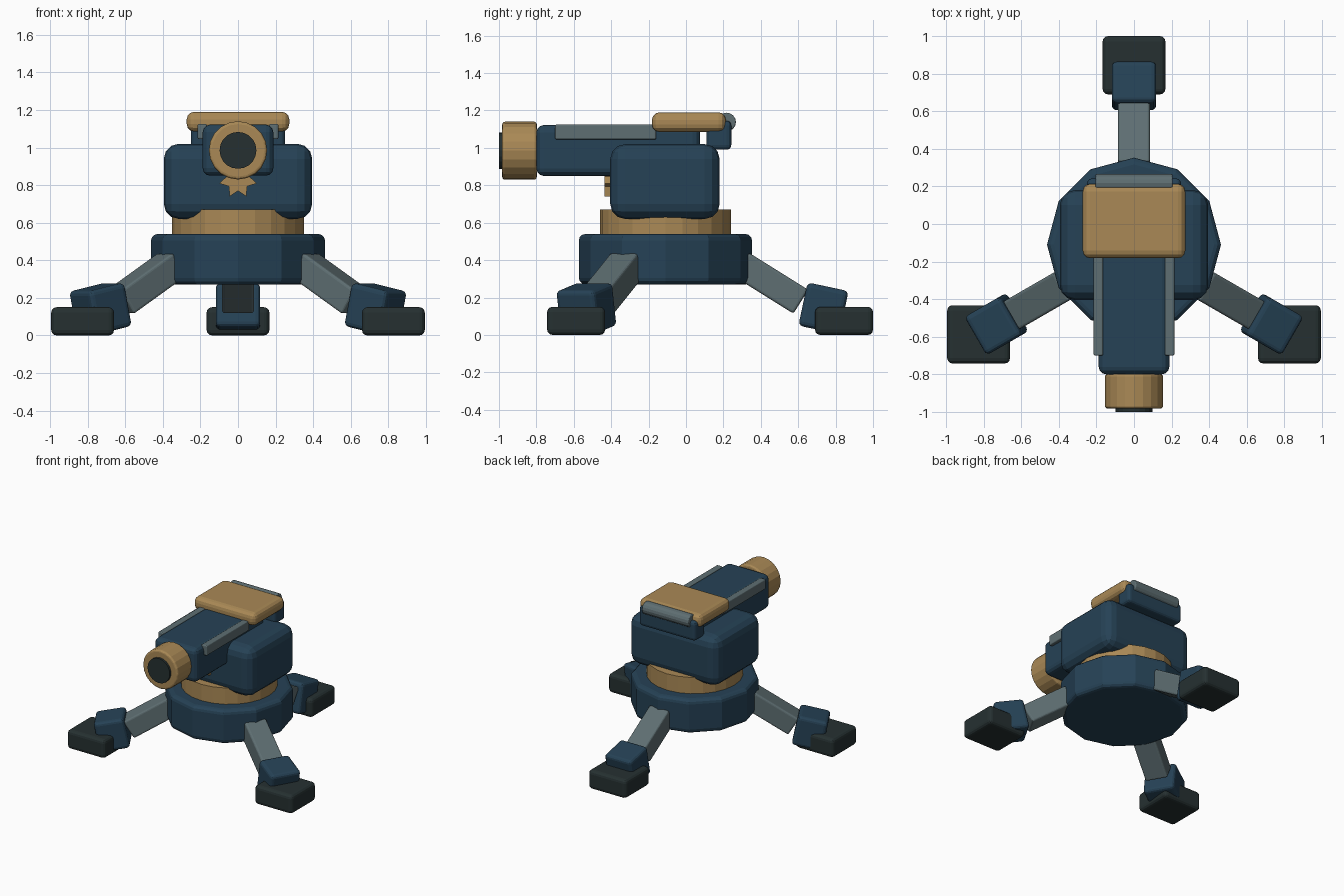
import bpy, bmesh, math
from mathutils import Vector, Matrix

if "Cube" in bpy.data.objects:
    bpy.data.objects.remove(bpy.data.objects["Cube"])


def material(name, rgb):
    m = bpy.data.materials.new(name)
    m.diffuse_color = (*rgb, 1)
    m.use_nodes = True
    m.node_tree.nodes["Principled BSDF"].inputs["Base Color"].default_value = m.diffuse_color
    return m


NAVY = material("navy paint", (0.019, 0.054, 0.092))
BRASS = material("brass", (0.40, 0.25, 0.092))
STEEL = material("grey steel", (0.112, 0.157, 0.168))
DARK = material("dark rubber", (0.019, 0.030, 0.031))
CY = -0.11  # y of the turret axis


def finish(name, bm, mat, bevel, matrix, angle=40):
    """Round the sharp edges, place the part and give it its colour."""
    if bevel:
        edges = [e for e in bm.edges if e.calc_face_angle(0) > math.radians(angle)]
        bmesh.ops.bevel(bm, geom=edges, offset=bevel, segments=3, profile=0.5,
                        affect='EDGES', clamp_overlap=True)
    bm.transform(matrix)
    bmesh.ops.recalc_face_normals(bm, faces=bm.faces)
    mesh = bpy.data.meshes.new(name)
    bm.to_mesh(mesh)
    bm.free()
    mesh.materials.append(mat)
    ob = bpy.data.objects.new(name, mesh)
    bpy.context.collection.objects.link(ob)
    return ob


def box(name, lo, hi, mat, bevel, matrix=Matrix()):
    lo, hi = Vector(lo), Vector(hi)
    bm = bmesh.new()
    bmesh.ops.create_cube(bm, size=1)
    bmesh.ops.scale(bm, vec=hi - lo, verts=bm.verts)
    return finish(name, bm, mat, bevel, matrix @ Matrix.Translation((lo + hi) / 2))


def cylinder(name, center, radius, depth, sides, mat, bevel, axis='Z'):
    bm = bmesh.new()
    bmesh.ops.create_cone(bm, cap_ends=True, segments=sides, radius1=radius,
                          radius2=radius, depth=depth)
    turn = {'Z': Matrix(), 'X': Matrix.Rotation(math.pi / 2, 4, 'Y'),
            'Y': Matrix.Rotation(math.pi / 2, 4, 'X')}[axis]
    return finish(name, bm, mat, bevel, Matrix.Translation(center) @ turn)


# Base and turning ring
cylinder("base", (0, CY, 0.405), 0.463, 0.27, 12, NAVY, 0.035)
cylinder("turning_ring", (0, CY, 0.585), 0.35, 0.17, 24, BRASS, 0)

# Turret body and gun housing
box("turret_body", (-0.395, -0.405, 0.62), (0.395, 0.18, 1.02), NAVY, 0.08)
box("gun_housing", (-0.188, -0.8, 0.85), (0.188, 0.075, 1.122), NAVY, 0.04)
for side, x in (("left", -0.19), ("right", 0.19)):
    box("side_rail_" + side, (x - 0.025, -0.7, 1.045), (x + 0.025, -0.16, 1.125), STEEL, 0.008)

# Muzzle with dark bore
cylinder("muzzle", (0, -0.89, 0.985), 0.155, 0.185, 20, BRASS, 0.015, 'Y')
cylinder("bore", (0, -0.97, 0.985), 0.098, 0.06, 20, DARK, 0, 'Y')

# Top hatch, its hinge and rear bracket
box("hatch", (-0.273, -0.182, 1.085), (0.273, 0.213, 1.19), BRASS, 0.04)
box("rear_bracket", (-0.25, 0.11, 0.99), (0.25, 0.242, 1.145), NAVY, 0.025)
cylinder("hinge_roller", (0, 0.217, 1.138), 0.05, 0.41, 16, STEEL, 0.008, 'X')

# Star badge below the gun
bm = bmesh.new()
ring = []
for i in range(14):
    r, a = (0.062 if i % 2 else 0.102), math.pi * i / 7
    ring.append(bm.verts.new((r * math.sin(a), 0, r * math.cos(a))))
face = bm.faces.new(ring)
ext = bmesh.ops.extrude_face_region(bm, geom=[face])
bmesh.ops.translate(bm, vec=(0, 0.035, 0),
                    verts=[v for v in ext["geom"] if isinstance(v, bmesh.types.BMVert)])
finish("star_badge", bm, BRASS, 0, Matrix.Translation((0, -0.435, 0.832)))

# Three legs: sloping strut, tilted ankle, square foot
for name, deg in (("back", 90), ("front_left", 210), ("front_right", 330)):
    a = math.radians(deg)
    radial = Matrix.Translation((0, CY, 0)) @ Matrix.Rotation(a, 4, 'Z')
    strut = radial @ Matrix.Translation((0.44, 0, 0.355)) @ Matrix.Rotation(math.radians(32), 4, 'Y')
    box("strut_" + name, (-0.04, -0.085, -0.075), (0.335, 0.085, 0.075), STEEL, 0.014, strut)
    ankle = radial @ Matrix.Translation((0.845, 0, 0.142)) @ Matrix.Rotation(math.radians(12), 4, 'Y')
    box("ankle_" + name, (-0.112, -0.118, -0.118), (0.112, 0.118, 0.118), NAVY, 0.025, ankle)
    x, y = 0.955 * math.cos(a), CY + 0.955 * math.sin(a)
    box("foot_" + name, (x - 0.167, y - 0.155, 0), (x + 0.167, y + 0.155, 0.15), DARK, 0.028)
